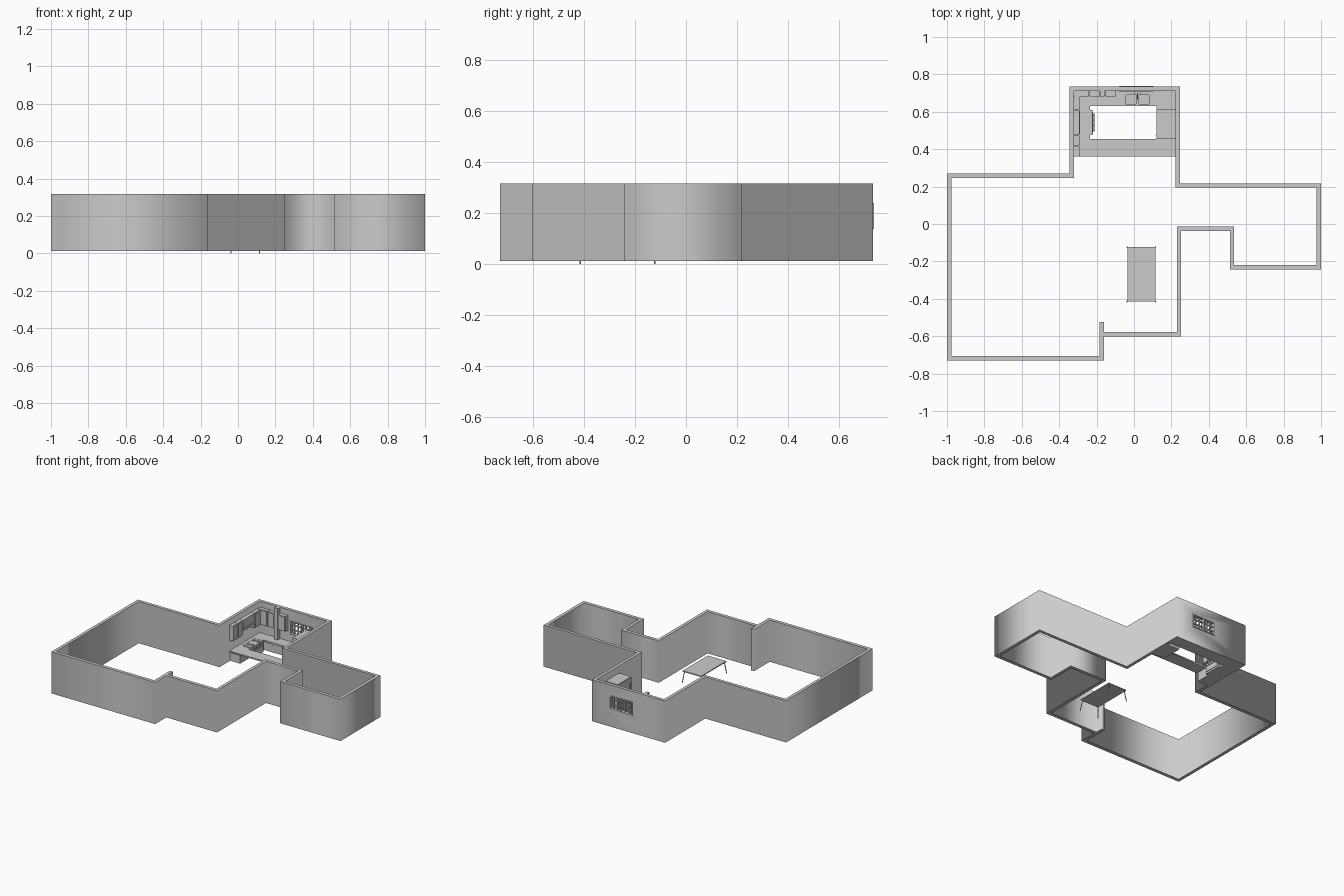
import bpy, math
from mathutils import Vector

if "Cube" in bpy.data.objects:
    bpy.data.objects.remove(bpy.data.objects["Cube"])

Z0, Z1 = 0.012, 0.317      # wall bottom and top
WORK = 0.088               # worktop height


def box(name, x0, x1, y0, y1, z0, z1):
    bpy.ops.mesh.primitive_cube_add(size=1, location=((x0+x1)/2, (y0+y1)/2, (z0+z1)/2))
    o = bpy.context.object
    o.name = name
    o.scale = (x1-x0, y1-y0, z1-z0)
    bpy.ops.object.transform_apply(location=False, rotation=False, scale=True)
    return o


def rod(name, a, b, r, sides=12):
    a, b = Vector(a), Vector(b)
    d = b - a
    bpy.ops.mesh.primitive_cylinder_add(vertices=sides, radius=r, depth=d.length, location=(a+b)/2)
    o = bpy.context.object
    o.name = name
    o.rotation_euler = d.to_track_quat('Z', 'Y').to_euler()
    bpy.ops.object.shade_smooth_by_angle()
    return o


def ring(name, loops, z0, z1):
    """Extruded filled outline with holes."""
    c = bpy.data.curves.new(name, 'CURVE')
    c.dimensions, c.fill_mode, c.extrude = '2D', 'BOTH', (z1-z0)/2
    for pts in loops:
        s = c.splines.new('POLY')
        s.points.add(len(pts)-1)
        for p, (x, y) in zip(s.points, pts):
            p.co = (x, y, 0, 1)
        s.use_cyclic_u = True
    o = bpy.data.objects.new(name, c)
    o.location.z = (z0+z1)/2
    bpy.context.collection.objects.link(o)
    bpy.ops.object.select_all(action='DESELECT')
    o.select_set(True)
    bpy.context.view_layer.objects.active = o
    bpy.ops.object.convert(target='MESH')
    return bpy.context.object


def cut(target, cutter):
    m = target.modifiers.new("cut", 'BOOLEAN')
    m.operation, m.object, m.solver = 'DIFFERENCE', cutter, 'EXACT'
    bpy.context.view_layer.objects.active = target
    bpy.ops.object.modifier_apply(modifier=m.name)


def drop(o):
    bpy.data.objects.remove(o, do_unlink=True)


# House walls, one continuous shell with a short stub at the front
outer = [(-1, -.73), (-.16, -.73), (-.16, -.602), (.252, -.602), (.252, -.037), (.512, -.037),
         (.512, -.243), (1, -.243), (1, .217), (.245, .217), (.245, .735), (-.345, .735),
         (-.345, .27), (-1, .27)]
inner = [(-.977, -.705), (-.184, -.705), (-.184, -.525), (-.16, -.525), (-.16, -.577),
         (.229, -.577), (.229, -.013), (.535, -.013), (.535, -.219), (.976, -.219),
         (.976, .194), (.222, .194), (.222, .712), (-.322, .712), (-.322, .247), (-.977, .247)]
walls = ring("walls", [outer, inner], Z0, Z1)

# Window opening with frame and two barred sashes
wx0, wx1, wz0, wz1 = -.08, .105, .138, .24
c = box("window_cutter", wx0, wx1, .69, .76, wz0, wz1)
cut(walls, c)
drop(c)
t = .008
for i, (a, b) in enumerate(((wx0, wx0+t), (wx1-t, wx1), (.0125-t/2, .0125+t/2))):
    box(f"window_post_{i}", a, b, .708, .739, wz0, wz1)
for i, (a, b) in enumerate(((wz0, wz0+t), (wz1-t, wz1))):
    box(f"window_rail_{i}", wx0, wx1, .708, .739, a, b)
for i in range(1, 6):
    if i != 3:
        x = wx0 + (wx1-wx0)*i/6
        box(f"window_bar_v{i}", x-.003, x+.003, .719, .73, wz0, wz1)
for i in range(1, 3):
    z = wz0 + (wz1-wz0)*i/3
    box(f"window_bar_h{i}", wx0, wx1, .719, .73, z-.003, z+.003)

# Worktop ring with breakfast bar at the front
top = ring("worktop", [[(-.322, .36), (.222, .36), (.222, .712), (-.322, .712)],
                       [(-.235, .455), (.12, .455), (.12, .63), (-.235, .63)]], WORK-.01, WORK)

# Base cabinets
left = box("left_base", -.322, -.242, .37, .712, Z0, WORK-.01)
back = box("back_base", -.242, .222, .638, .712, Z0, WORK-.01)
for i in range(5):
    x = -.21 + i*.066
    box(f"back_door_{i}", x, x+.06, .634, .638, Z0+.012, WORK-.014)
    rod(f"back_knob_{i}", (x+.052, .634, .065), (x+.052, .63, .065), .002, 8)

# Sink: two basins, rims and a tap
for i, x in enumerate((-.042, .028)):
    c = box("basin_cutter", x, x+.052, .642, .69, .05, .12)
    cut(top, c)
    cut(back, c)
    drop(c)
    bpy.ops.mesh.primitive_cylinder_add(vertices=16, radius=.007, depth=.003,
                                        location=(x+.026, .666, .0515))
    bpy.context.object.name = f"basin_drain_{i}"
rod("tap_stem", (.019, .699, WORK), (.019, .699, .125), .003)
rod("tap_spout", (.019, .699, .123), (.019, .665, .118), .003)
for s in (-1, 1):
    rod("tap_handle", (.019+s*.014, .699, WORK), (.019+s*.014, .699, .1), .003)

# Cooker on the left run, four burners and a knob row
box("cooker", -.292, -.222, .475, .61, Z0, WORK+.006)
for x in (-.273, -.241):
    for y in (.508, .577):
        rod("burner", (x, y, WORK+.006), (x, y, WORK+.012), .012, 16)
box("oven_door", -.222, -.218, .485, .6, .025, .07)
rod("oven_handle", (-.215, .495, .065), (-.215, .59, .065), .0025, 8)
for i in range(4):
    y = .5 + i*.028
    rod(f"cooker_knob_{i}", (-.222, y, .082), (-.216, y, .082), .004, 10)

# Wall cabinets with door panels on the left wall, hood over the cooker
for i, (a, b) in enumerate(((.36, .415), (.418, .473), (.612, .678))):
    box(f"left_wall_cabinet_{i}", -.322, -.294, a, b, .165, .275)
    box(f"left_cabinet_door_{i}", -.294, -.29, a+.004, b-.004, .169, .271)
box("left_wall_cabinet_over_hood", -.322, -.292, .476, .609, .215, .275)
box("cooker_hood", -.322, -.288, .48, .605, .198, .215)

# Wall cabinets on the back wall, with a full-height pipe casing between
for i, (a, b) in enumerate(((-.322, -.24), (-.237, -.184), (-.155, -.095))):
    box(f"back_wall_cabinet_{i}", a, b, .684, .712, .165, .275)
    box(f"back_cabinet_door_{i}", a+.004, b-.004, .68, .684, .169, .271)
box("pipe_casing", -.182, -.157, .682, .712, WORK, Z1)

# Fridge on the right wall
box("fridge", .124, .222, .458, .612, Z0, .265)
box("fridge_lower_door", .119, .124, .46, .61, .02, .17)
box("fridge_upper_door", .119, .124, .46, .61, .175, .262)
rod("fridge_handle_low", (.116, .475, .1), (.116, .475, .16), .0025, 8)
rod("fridge_handle_high", (.116, .475, .185), (.116, .475, .23), .0025, 8)

# Dining table with splayed legs
box("table_top", -.036, .114, -.414, -.124, .082, .089)
for sx in (-1, 1):
    for sy in (-1, 1):
        rod("table_leg", (.039+sx*.066, -.269+sy*.135, .083),
            (.039+sx*.077, -.269+sy*.147, 0), .003, 8)
